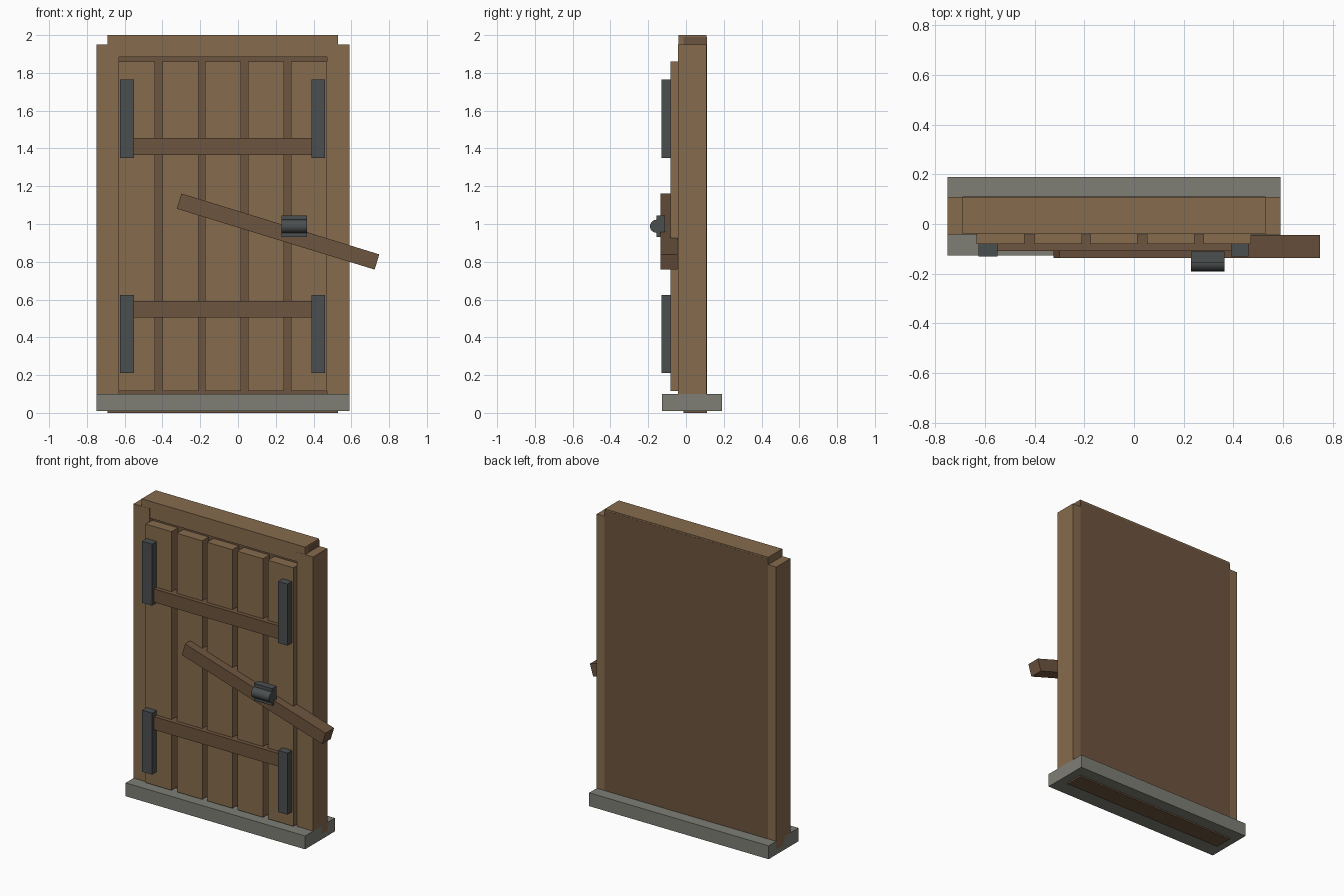
import bpy, math

if "Cube" in bpy.data.objects:
    bpy.data.objects.remove(bpy.data.objects["Cube"])


def material(name, rgb):
    m = bpy.data.materials.new(name)
    m.diffuse_color = (*rgb, 1)
    m.use_nodes = True
    m.node_tree.nodes["Principled BSDF"].inputs["Base Color"].default_value = m.diffuse_color
    return m


WOOD = material("light_wood", (0.24, 0.15, 0.075))
DARK = material("dark_wood", (0.155, 0.09, 0.05))
STONE = material("stone", (0.21, 0.21, 0.18))
IRON = material("iron", (0.07, 0.078, 0.08))


def box(name, x, y, z, mat, tilt=0):
    """Box from (min, max) ranges, optionally tilted about y."""
    bpy.ops.mesh.primitive_cube_add(size=1)
    o = bpy.context.object
    o.name = name
    o.location = [(a + b) / 2 for a, b in (x, y, z)]
    o.scale = [b - a for a, b in (x, y, z)]
    o.rotation_euler[1] = math.radians(tilt)
    o.data.materials.append(mat)
    return o


# Stone sill and back panel
box("sill", (-0.75, 0.59), (-0.127, 0.19), (0.01, 0.10), STONE)
box("back_panel", (-0.69, 0.53), (-0.013, 0.11), (0, 1.99), DARK)

# Frame
box("left_jamb", (-0.75, -0.63), (-0.042, 0.109), (0.045, 1.95), WOOD)
box("right_jamb", (0.47, 0.59), (-0.042, 0.109), (0.045, 1.95), WOOD)
box("lintel", (-0.69, 0.53), (-0.041, 0.109), (1.885, 2.0), WOOD)

# Door planks
for i, (a, b) in enumerate([(-0.633, -0.44), (-0.40, -0.21), (-0.175, 0.015),
                            (0.052, 0.243), (0.28, 0.47)]):
    box(f"plank_{i + 1}", (a, b), (-0.081, -0.01), (0.115, 1.86), WOOD)

# Cross rails with iron straps at both ends
for name, rail, strap in (("upper", (1.365, 1.455), (1.35, 1.765)),
                          ("lower", (0.505, 0.593), (0.21, 0.625))):
    box(name + "_rail", (-0.60, 0.44), (-0.109, -0.042), rail, DARK)
    box(name + "_left_strap", (-0.625, -0.55), (-0.13, -0.07), strap, IRON)
    box(name + "_right_strap", (0.39, 0.46), (-0.13, -0.07), strap, IRON)

# Tilted latch bar
box("latch_bar", (0.212 - 0.548, 0.212 + 0.548), (-0.136, -0.044),
    (0.96 - 0.042, 0.96 + 0.042), DARK, tilt=17.1)

# Latch bracket with round pivot
box("latch_plate", (0.23, 0.365), (-0.157, -0.11), (0.93, 1.045), IRON)
bpy.ops.mesh.primitive_cylinder_add(vertices=16, radius=0.035, depth=0.135,
                                    location=(0.2975, -0.156, 0.988),
                                    rotation=(0, math.pi / 2, 0))
pivot = bpy.context.object
pivot.name = "latch_pivot"
pivot.data.materials.append(IRON)
bpy.ops.object.shade_smooth_by_angle()
